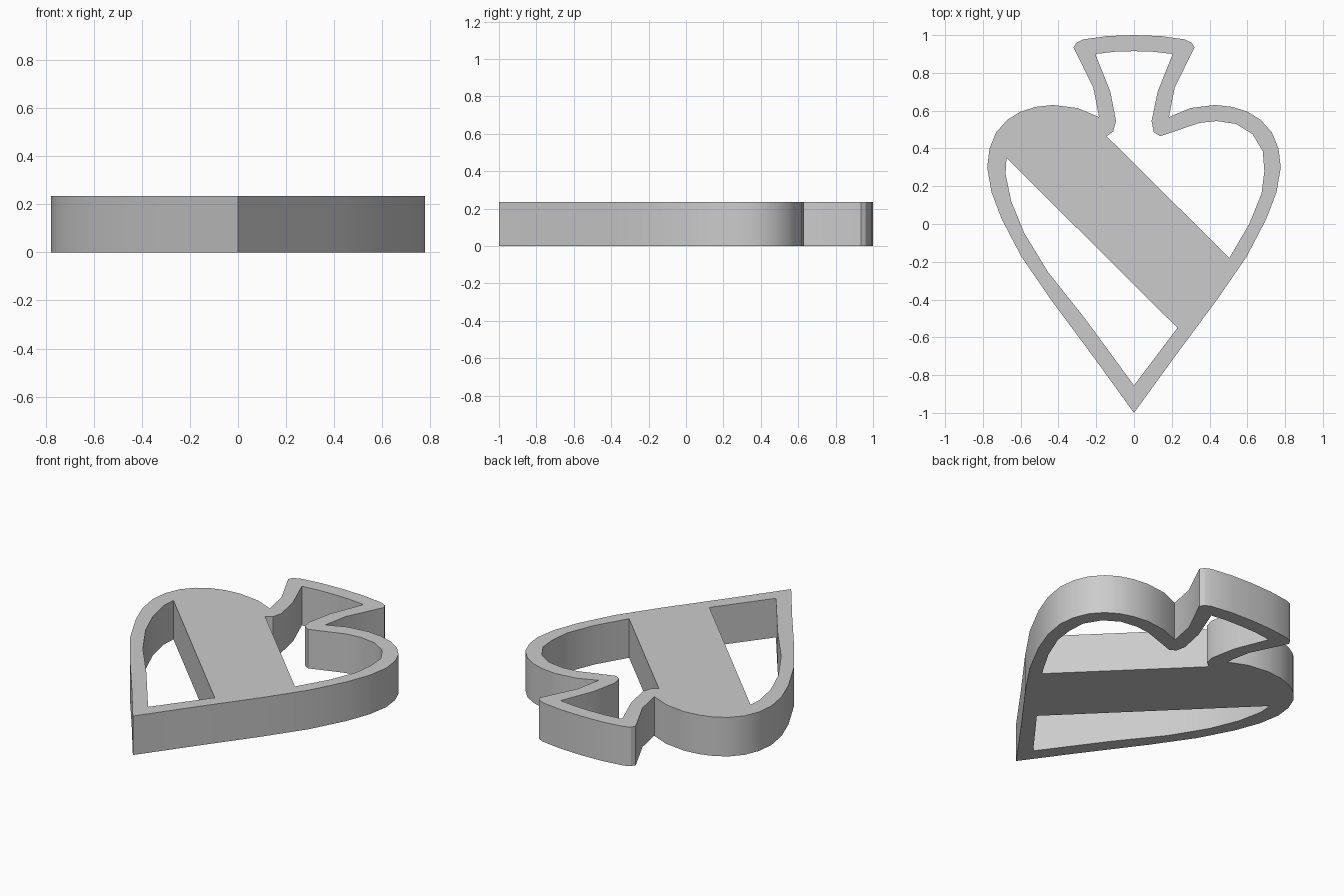
import bpy, bmesh, math

if "Cube" in bpy.data.objects:
    bpy.data.objects.remove(bpy.data.objects["Cube"])

HEIGHT = 0.235


def mirrored(half):
    """Close a right-hand half profile (bottom to top) across x = 0."""
    return half + [(-x, y) for x, y in reversed(half) if x > 0]


# Outer silhouette: pointed heart with a flared neck
outer = mirrored([
    (0, -1), (0.21, -0.71), (0.44, -0.40), (0.595, -0.175), (0.70, 0.025),
    (0.755, 0.17), (0.777, 0.30), (0.765, 0.40), (0.73, 0.485), (0.67, 0.552),
    (0.60, 0.595), (0.52, 0.62), (0.43, 0.63), (0.30, 0.614), (0.185, 0.566),
    (0.215, 0.72), (0.32, 0.935), (0.305, 0.96), (0.27, 0.977), (0.14, 0.995),
    (0, 1)])

# Upper opening: neck and right lobe, cut off by the diagonal band
upper_hole = [
    (0.505, -0.18), (0.61, 0), (0.675, 0.16), (0.69, 0.28), (0.682, 0.385),
    (0.627, 0.476), (0.54, 0.53), (0.437, 0.545), (0.346, 0.535), (0.14, 0.465),
    (0.105, 0.485), (0.093, 0.545), (0.125, 0.70), (0.205, 0.90), (0.1, 0.912),
    (0, 0.915), (-0.1, 0.912), (-0.205, 0.90), (-0.125, 0.70), (-0.095, 0.545),
    (-0.11, 0.49), (-0.145, 0.465)]

# Lower opening: tip and left side, below the diagonal band
lower_hole = [
    (-0.675, 0.35), (-0.68, 0.265), (-0.65, 0.12), (-0.58, -0.05),
    (-0.455, -0.255), (-0.26, -0.50), (0, -0.855), (0.23, -0.55)]

# Fill the profile with its openings and extrude it
bm = bmesh.new()
for loop in (outer, upper_hole, lower_hole):
    verts = [bm.verts.new((x, y, 0)) for x, y in loop]
    for i, v in enumerate(verts):
        bm.edges.new((verts[i - 1], v))
bmesh.ops.triangle_fill(bm, edges=bm.edges[:], use_beauty=True,
                        normal=(0, 0, 1))
top = bmesh.ops.extrude_face_region(bm, geom=bm.faces[:], use_keep_orig=True)
for item in top["geom"]:
    if isinstance(item, bmesh.types.BMVert):
        item.co.z = HEIGHT
bmesh.ops.recalc_face_normals(bm, faces=bm.faces[:])

mesh = bpy.data.meshes.new("banded_heart_frame")
bm.to_mesh(mesh)
bm.free()
frame = bpy.data.objects.new("banded_heart_frame", mesh)
bpy.context.collection.objects.link(frame)

# Smooth curved walls, crisp rims and corners
bpy.context.view_layer.objects.active = frame
frame.select_set(True)
bpy.ops.object.shade_smooth_by_angle(angle=math.radians(30))
